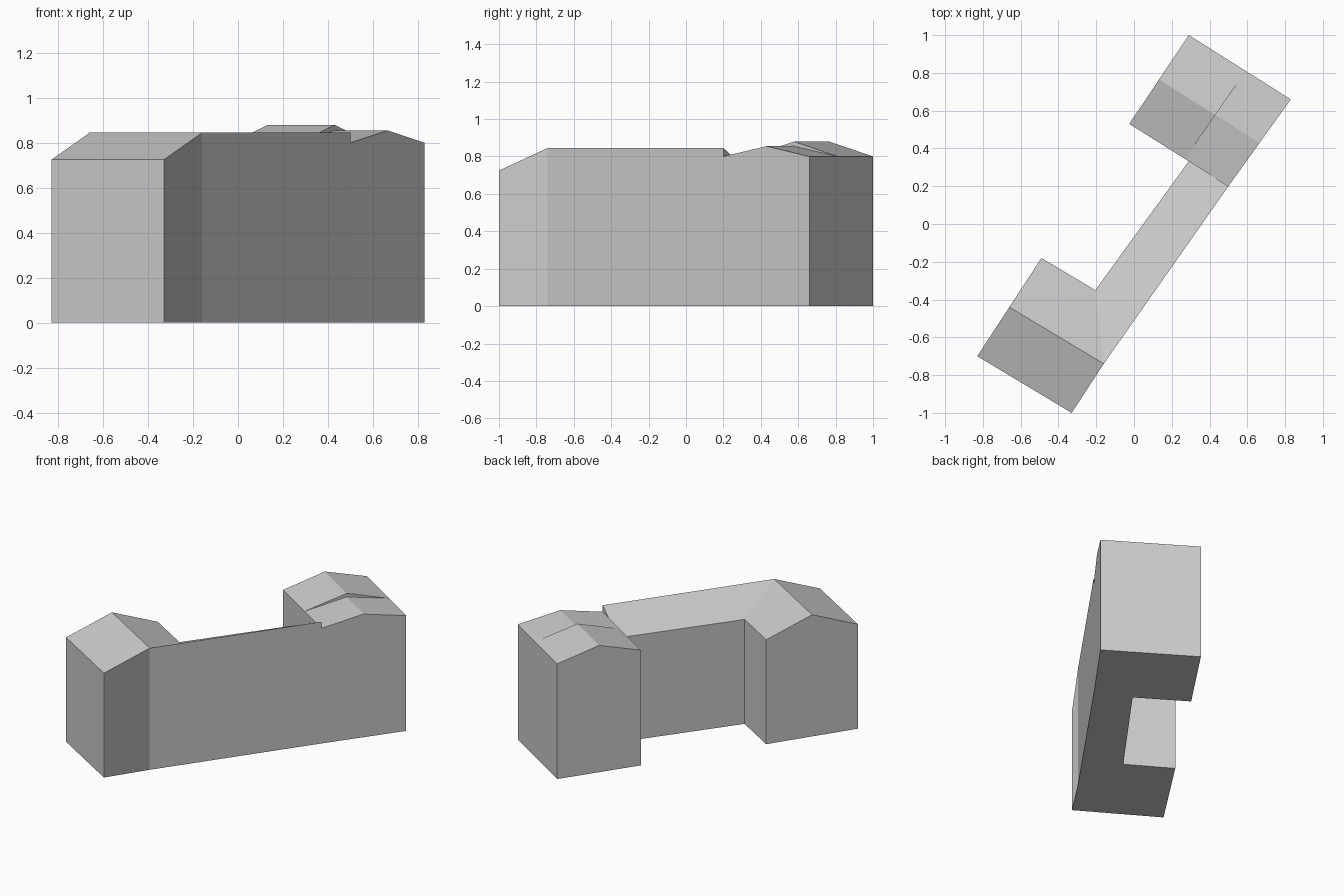
import bpy
import bmesh
from mathutils import Vector

cube = bpy.data.objects.get("Cube")
if cube:
    bpy.data.objects.remove(cube, do_unlink=True)

grey = bpy.data.materials.new("light_grey")
grey.use_nodes = True
colour = (0.6, 0.6, 0.6, 1)
grey.diffuse_color = colour
grey.node_tree.nodes["Principled BSDF"].inputs["Base Color"].default_value = colour


def block(name, start, end):
    """Solid whose roof spans two matching rows of (plan point, height)."""
    bm = bmesh.new()

    def row(points):
        top = [bm.verts.new((p.x, p.y, z)) for p, z in points]
        base = [bm.verts.new((p.x, p.y, 0)) for p, z in points]
        return top, base

    top_a, base_a = row(start)
    top_b, base_b = row(end)
    # Roof slopes
    for i in range(len(start) - 1):
        bm.faces.new((top_a[i], top_b[i], top_b[i + 1], top_a[i + 1]))
    # Walls and floor
    top, base = top_a + top_b[::-1], base_a + base_b[::-1]
    # the gable ends stay whole, side walls are single quads
    n = len(start)
    bm.faces.new(top_a + base_a[::-1])
    bm.faces.new(top_b + base_b[::-1])
    for i in (0, n - 1):
        bm.faces.new((top_a[i], top_b[i], base_b[i], base_a[i]))
    bm.faces.new(base)
    bmesh.ops.recalc_face_normals(bm, faces=bm.faces)
    mesh = bpy.data.meshes.new(name)
    bm.to_mesh(mesh)
    bm.free()
    mesh.materials.append(grey)
    obj = bpy.data.objects.new(name, mesh)
    bpy.context.collection.objects.link(obj)


def gable_row(near, far, eave, ridge):
    return [(near, eave), ((near + far) / 2, ridge), (far, eave)]


def flat(x, y):
    return Vector((x, y))


LOW, HIGH = 0.725, 0.845      # front wing and link roof
EAVE, RIDGE, PEAK = 0.80, 0.855, 0.88  # rear wing roof

# Front wing: gable roof whose back slope meets the link in a valley
front_a, front_b = flat(-0.83, -0.70), flat(-0.33, -1.0)
front_i, front_h = flat(-0.49, -0.18), flat(-0.205, -0.35)
ridge_end = flat(-0.16, -0.74)
block("front_wing", gable_row(front_a, front_i, LOW, HIGH),
      [(front_b, LOW), (ridge_end, HIGH), (front_h, LOW)])

# Rear wing: two gabled halves with a small step in the ridge
rear_f, rear_e = flat(-0.025, 0.53), flat(0.29, 1.0)
rear_c, rear_d = flat(0.50, 0.20), flat(0.83, 0.66)
step_near, step_far = rear_f.lerp(rear_c, 0.56), rear_e.lerp(rear_d, 0.56)
block("rear_wing_high", gable_row(rear_f, rear_e, EAVE, PEAK),
      gable_row(step_near, step_far, EAVE, PEAK))
block("rear_wing_low", gable_row(step_near, step_far, EAVE, RIDGE),
      gable_row(rear_c, rear_d, EAVE, RIDGE))

# Link between the wings: single pitched roof, high along the outer wall
link_g = rear_f.lerp(rear_c, 0.6)
block("link", [(ridge_end, HIGH), (front_h, LOW)],
      [(rear_c, HIGH), (link_g, LOW)])
